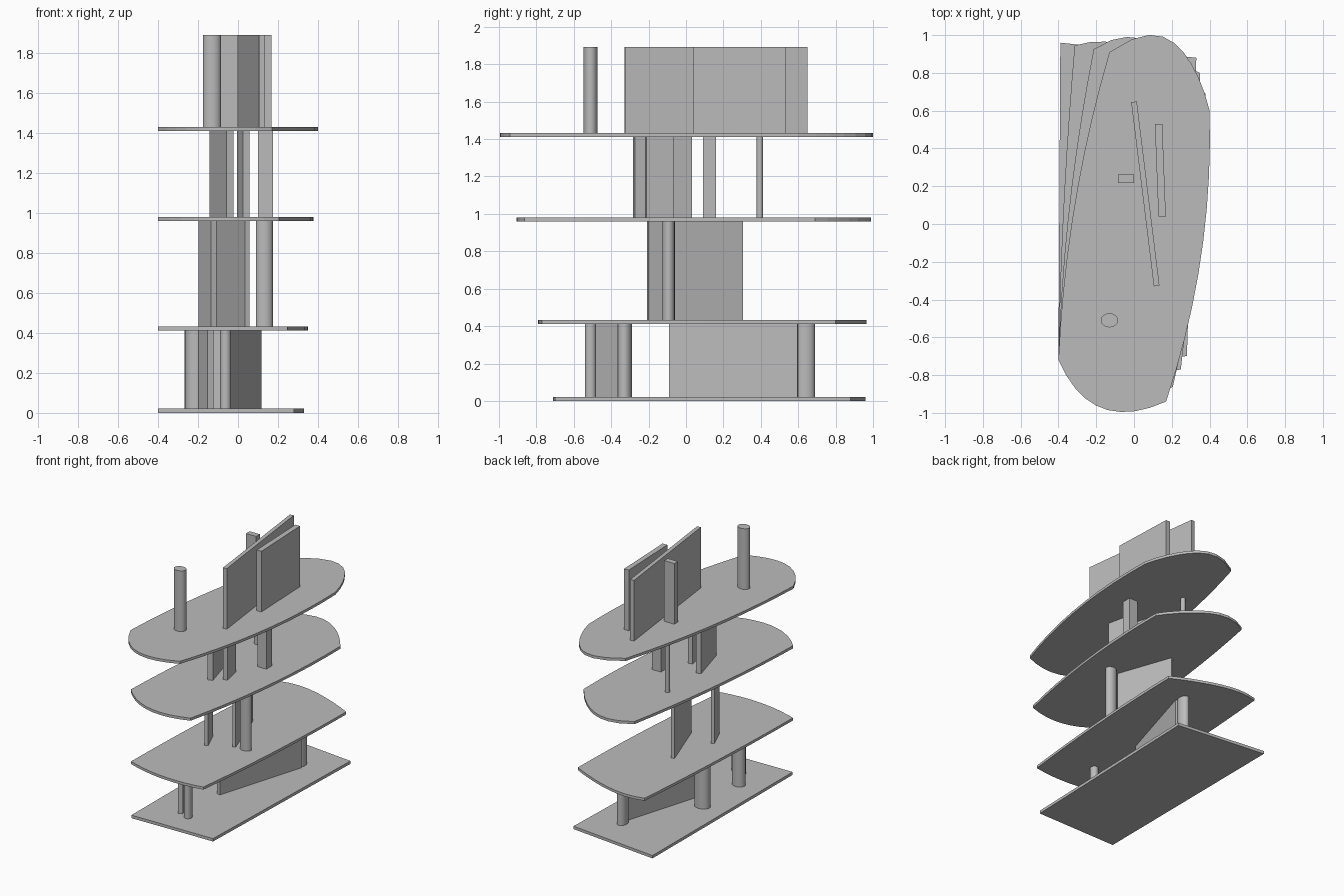
import bpy, bmesh, math
from mathutils import Vector

cube = bpy.data.objects.get("Cube")
if cube:
    bpy.data.objects.remove(cube, do_unlink=True)

# One plain grey for everything
grey = bpy.data.materials.new("light_grey")
grey.use_nodes = True
COLOUR = (0.5, 0.5, 0.5, 1)
grey.diffuse_color = COLOUR
grey.node_tree.nodes["Principled BSDF"].inputs["Base Color"].default_value = COLOUR


def prism(name, outline, bottom, top, smooth=False):
    """Extrude a counter-clockwise outline from bottom to top."""
    bm = bmesh.new()
    face = bm.faces.new([bm.verts.new((x, y, bottom)) for x, y in outline])
    ext = bmesh.ops.extrude_face_region(bm, geom=[face])
    moved = [v for v in ext["geom"] if isinstance(v, bmesh.types.BMVert)]
    bmesh.ops.translate(bm, verts=moved, vec=(0, 0, top - bottom))
    bmesh.ops.recalc_face_normals(bm, faces=bm.faces)
    mesh = bpy.data.meshes.new(name)
    bm.to_mesh(mesh)
    bm.free()
    mesh.materials.append(grey)
    obj = bpy.data.objects.new(name, mesh)
    bpy.context.collection.objects.link(obj)
    if smooth:
        bpy.ops.object.select_all(action="DESELECT")
        obj.select_set(True)
        bpy.context.view_layer.objects.active = obj
        bpy.ops.object.shade_smooth_by_angle(angle=math.radians(35))


def column(name, level, centre, rx, ry):
    ring = [(centre[0] + rx * math.cos(a), centre[1] + ry * math.sin(a))
            for a in (math.tau * i / 32 for i in range(32))]
    prism(name, ring, *STOREYS[level], smooth=True)


def wall(name, level, start, end, thick):
    a, b = Vector(start), Vector(end)
    d = (b - a).normalized() * thick / 2
    n = Vector((d.y, -d.x))
    prism(name, [a + n, b + n, b - n, a - n], *STOREYS[level])


def floor_outline(t, steps=9):
    """Blend from a plain quad (t=0) to a rounded blade shape (t=1)."""
    corners = [Vector(p).lerp(Vector(q), t) for p, q in CORNERS]
    pts = []
    for i, (bulge, skew) in enumerate(BULGES):
        a, b = corners[i], corners[(i + 1) % 4]
        d = (b - a).normalized()
        out = Vector((d.y, -d.x))
        for k in range(steps if t else 1):
            s = k / steps
            pts.append(a.lerp(b, s) + out * t * 4 * s * (1 - s) * (bulge + skew * s * s))
    return pts


# Floor corners at the lowest and highest floor: front left, front right, back right, back left
CORNERS = [((-0.4, -0.71), (-0.4, -0.72)), ((0.28, -0.7), (0.17, -0.94)),
           ((0.33, 0.88), (0.4, 0.6)), ((-0.39, 0.96), (-0.13, 0.91))]
BULGES = [(0.155, 0), (0.07, 0), (0.165, 0.17), (0.05, 0)]
FLOORS = [(0, 0.022), (0.412, 0.432), (0.96, 0.98), (1.412, 1.432)]
STOREYS = [(0.022, 0.412), (0.432, 0.96), (0.98, 1.412), (1.432, 1.893)]

for i, (low, high) in enumerate(FLOORS):
    prism(f"floor_{i}", floor_outline(low / FLOORS[-1][0]), low, high)

# Lowest storey
wall("long_wall_0", 0, (-0.105, -0.085), (0.1, 0.6), 0.035)
wall("short_wall_0", 0, (-0.138, -0.495), (-0.183, -0.37), 0.034)
column("front_column_0", 0, (-0.062, -0.51), 0.028, 0.03)
column("side_column_0", 0, (-0.212, -0.33), 0.05, 0.04)
column("middle_column_0", 0, (-0.208, 0.1), 0.06, 0.048)
column("back_column_0", 0, (0.083, 0.64), 0.035, 0.049)

# Second storey
wall("long_wall_1", 1, (0.047, -0.115), (-0.1, 0.3), 0.024)
wall("short_wall_1", 1, (-0.123, -0.205), (-0.186, -0.055), 0.025)
column("column_1", 1, (0.132, -0.093), 0.043, 0.033)

# Third storey
wall("long_wall_2", 2, (-0.04, -0.277), (-0.125, 0.028), 0.038)
wall("short_wall_2", 2, (0.042, -0.215), (0.012, -0.07), 0.034)
wall("block_2", 2, (0.1, 0.125), (0.175, 0.125), 0.07)
column("thin_column_2", 2, (-0.12, 0.395), 0.017, 0.017)

# Top storey
wall("long_wall_3", 3, (0.12, -0.328), (0, 0.647), 0.03)
wall("short_wall_3", 3, (0.149, 0.04), (0.13, 0.53), 0.039)
wall("block_3", 3, (-0.085, 0.24), (0, 0.24), 0.044)
column("column_3", 3, (-0.13, -0.51), 0.046, 0.037)
